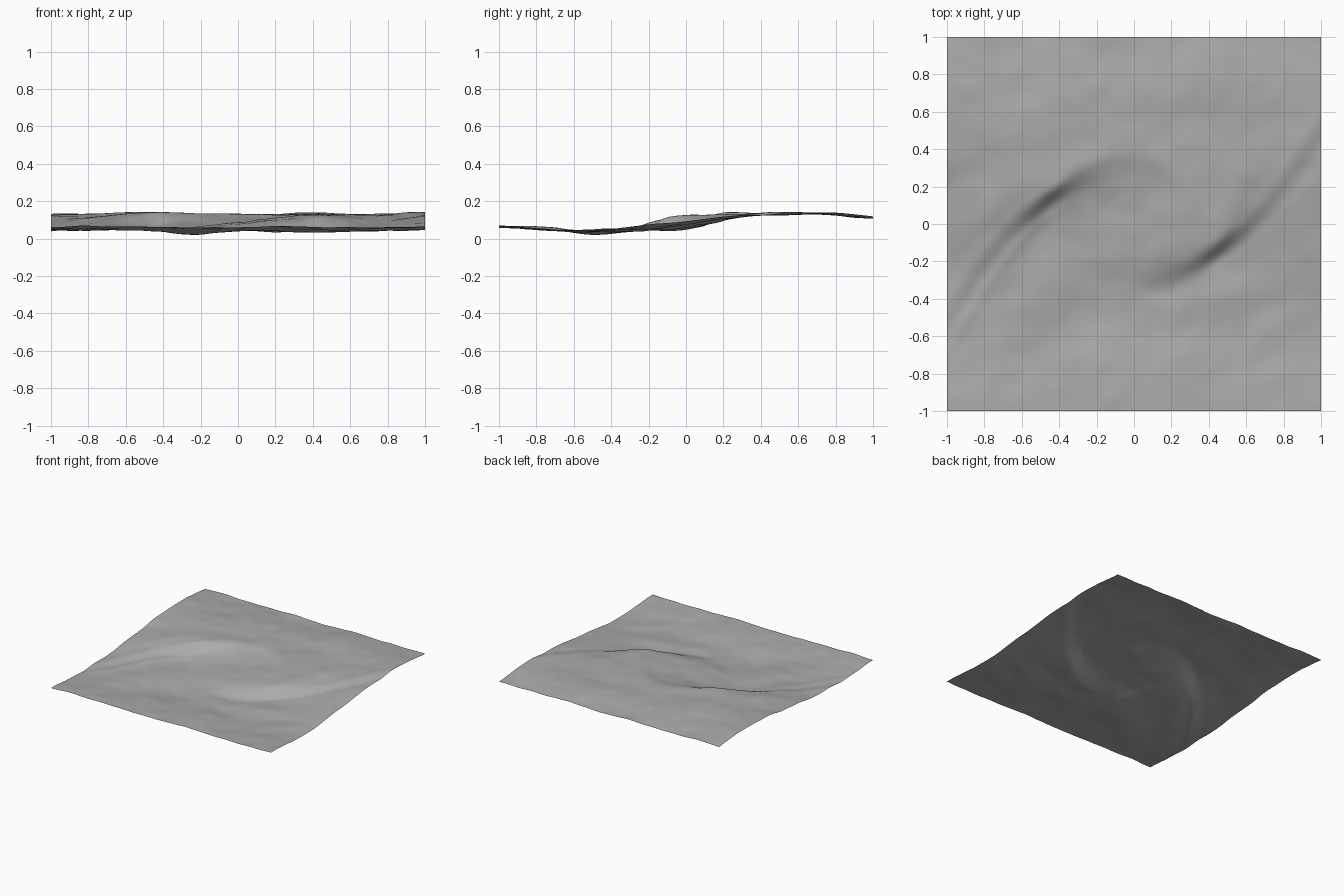
import bpy
import math
from mathutils import Vector, noise

cube = bpy.data.objects.get("Cube")
if cube:
    bpy.data.objects.remove(cube, do_unlink=True)

CELLS = 160
MID_HEIGHT = 0.088


def bump(x, y, cx, cy, radius):
    return math.exp(-((x - cx) ** 2 + (y - cy) ** 2) / radius ** 2)


def bell(t, centre, width):
    return math.exp(-((t - centre) / width) ** 2)


def smooth(a, b, t):
    t = min(1, max(0, (t - a) / (b - a)))
    return t * t * (3 - 2 * t)


def ground_height(x, y):
    r = math.hypot(x, y)
    # coordinates wound into a spiral around the middle
    twist = math.radians(max(-70, 40 - 160 * math.exp(-r / 0.45)))
    a = math.atan2(y, x) - twist
    along, across = r * math.cos(a), r * math.sin(a)

    # broad rise from front to back, earlier on the left side, level at the edges
    broad = 0.048 * math.tanh((y + 0.1 * x) / 0.32)
    broad += 0.023 * smooth(-0.55, -1, y) - 0.023 * smooth(0.65, 1, y)

    # the two main spiral slopes, steep only at mid radius
    width = 0.2 - 0.14 * bell(r, 0.46, 0.13) + 0.4 * bell(r, 0, 0.28)
    main = math.tanh(across / width) * (0.8 + 0.4 * math.exp(-abs(across) / 0.25))
    weight = 0.9 * math.exp(-(r / 0.8) ** 4)
    z = MID_HEIGHT + weight * 0.054 * main + (1 - weight) * broad

    # thin lips along the slopes
    outer = smooth(0.3, 0.5, r)
    z += 0.006 * outer * (bell(across, 0.05, 0.06) - bell(across, -0.06, 0.06))

    # fainter crossing arms and the small crease on the left
    ring = smooth(0.25, 0.4, r) * smooth(1.1, 0.6, r)
    z -= 0.004 * ring * math.tanh(along / 0.06)
    if x < 0:
        z += 0.005 * outer * bell(across, -0.1, 0.04)

    # local hollow and swell
    z -= 0.025 * bump(x, y, -0.25, -0.47, 0.17)
    z += 0.014 * bump(x, y, 0.25, -0.8, 0.14)

    # gentle streaks that follow the spiral, and uneven ground
    z += 0.008 * noise.noise(Vector((along * 2, across * 4, 3)))
    z += 0.011 * noise.noise(Vector((x * 3, y * 3, 7)))
    z += 0.004 * noise.noise(Vector((x * 8, y * 8, 2)))
    return max(0, z)


# terrain sheet
bpy.ops.mesh.primitive_grid_add(x_subdivisions=CELLS, y_subdivisions=CELLS, size=2)
terrain = bpy.context.object
terrain.name = "terrain_sheet"
for v in terrain.data.vertices:
    v.co.z = ground_height(v.co.x, v.co.y)
bpy.ops.object.shade_smooth()

# plain grey surface
grey = bpy.data.materials.new("plain grey")
grey.use_nodes = True
colour = (0.41, 0.41, 0.41, 1)
grey.diffuse_color = colour
grey.node_tree.nodes["Principled BSDF"].inputs["Base Color"].default_value = colour
terrain.data.materials.append(grey)
